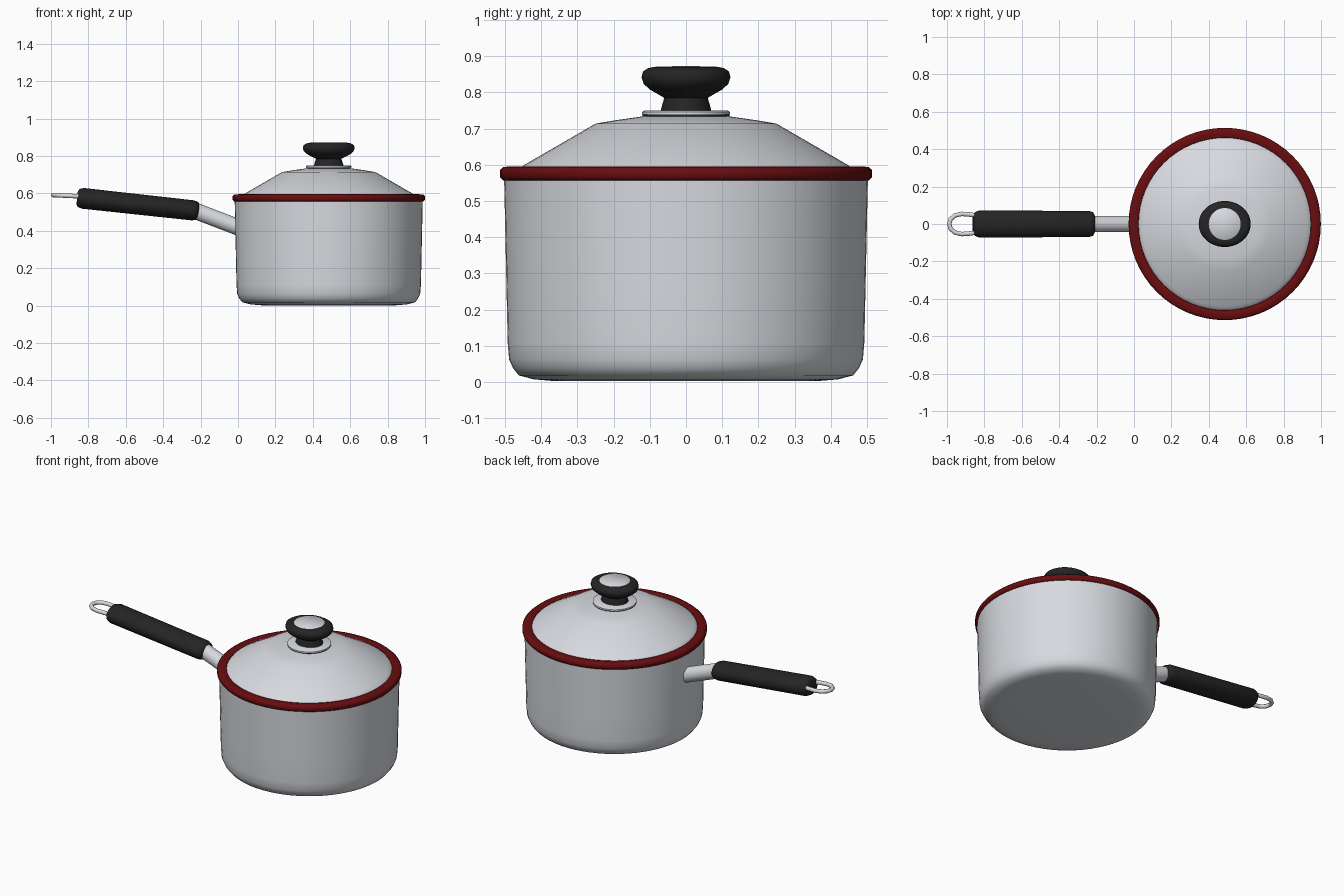
import bpy, bmesh, math
from mathutils import Vector, Matrix

if "Cube" in bpy.data.objects:
    bpy.data.objects.remove(bpy.data.objects["Cube"])

CX = 0.485  # pot axis


def material(name, rgb):
    m = bpy.data.materials.new(name)
    m.diffuse_color = (*rgb, 1)
    m.use_nodes = True
    m.node_tree.nodes["Principled BSDF"].inputs["Base Color"].default_value = m.diffuse_color
    return m


STEEL = material("brushed steel", (0.68, 0.70, 0.74))
RED = material("dark red", (0.14, 0.004, 0.005))
BLACK = material("black rubber", (0.018, 0.018, 0.018))


def finish(bm, name, mat, angle=50):
    bmesh.ops.remove_doubles(bm, verts=bm.verts, dist=1e-5)
    bmesh.ops.recalc_face_normals(bm, faces=bm.faces)
    me = bpy.data.meshes.new(name)
    bm.to_mesh(me)
    bm.free()
    me.materials.append(mat)
    ob = bpy.data.objects.new(name, me)
    bpy.context.collection.objects.link(ob)
    bpy.ops.object.select_all(action='DESELECT')
    ob.select_set(True)
    bpy.context.view_layer.objects.active = ob
    bpy.ops.object.shade_smooth_by_angle(angle=math.radians(angle))
    return ob


def lathe(name, profile, mat, matrix=None, closed=False, scale=(1, 1, 1), seg=64, angle=50):
    """Revolve (radius, height) points about z, then place the result."""
    bm = bmesh.new()
    vs = [bm.verts.new((r, 0, z)) for r, z in profile]
    pairs = list(zip(vs, vs[1:])) + ([(vs[-1], vs[0])] if closed else [])
    edges = [bm.edges.new(p) for p in pairs]
    bmesh.ops.spin(bm, geom=vs + edges, cent=(0, 0, 0), axis=(0, 0, 1),
                   angle=2 * math.pi, steps=seg, use_duplicate=False)
    bm.transform((matrix or Matrix.Translation((CX, 0, 0))) @ Matrix.Diagonal((*scale, 1)))
    return finish(bm, name, mat, angle)


def along(a, b):
    """Matrix putting local z on the line a to b, with local y kept sideways."""
    z = (Vector(b) - Vector(a)).normalized()
    y = Vector((0, 1, 0))
    x = y.cross(z)
    rot = Matrix((x, y, z)).transposed().to_4x4()
    return Matrix.Translation(a) @ rot, (Vector(b) - Vector(a)).length


# Pot body with a hollow inside
lathe("pot", [(0, 0.002), (0.36, 0.002), (0.42, 0.007), (0.462, 0.018), (0.478, 0.038),
              (0.489, 0.062), (0.493, 0.11), (0.496, 0.25), (0.503, 0.57),
              (0.485, 0.57), (0.475, 0.08), (0.44, 0.03), (0, 0.03)], STEEL)

# Red band round the top edge
lathe("rim_band", [(0.455, 0.575), (0.462, 0.591), (0.48, 0.596), (0.505, 0.594),
                   (0.514, 0.586), (0.514, 0.566), (0.506, 0.557), (0.48, 0.556)],
      RED, closed=True)

# Domed lid
lathe("lid", [(0.463, 0.585), (0.456, 0.594), (0.44, 0.604), (0.25, 0.714), (0.19, 0.724),
              (0.12, 0.734), (0, 0.738)], STEEL)

# Knob: gasket, collar plate, grip and top disc
lathe("knob_gasket", [(0, 0.732), (0.12, 0.732), (0.12, 0.739), (0, 0.739)], BLACK)
lathe("knob_collar", [(0, 0.739), (0.122, 0.739), (0.122, 0.746), (0.115, 0.75), (0, 0.75)], STEEL)
lathe("knob", [(0, 0.749), (0.07, 0.749), (0.066, 0.765), (0.06, 0.785), (0.075, 0.794),
               (0.1, 0.808), (0.117, 0.824), (0.123, 0.842), (0.119, 0.858),
               (0.105, 0.867), (0.088, 0.871), (0, 0.868)], BLACK, scale=(1.13, 1, 1))
lathe("knob_disc", [(0.088, 0.868), (0.084, 0.872), (0, 0.873)], STEEL)

# Steel handle stem leaving the pot wall
m, length = along((0.03, 0, 0.408), (-0.25, 0, 0.515))
lathe("handle_stem", [(0, 0), (0.044, 0), (0.044, length), (0, length)], STEEL, m, seg=32)

# Rubber grip, slightly wider than tall
m, length = along((-0.21, 0, 0.506), (-0.86, 0, 0.577))
L = length
lathe("handle_grip", [(0, 0), (0.045, 0), (0.062, 0.008), (0.07, 0.03), (0.071, L / 2),
                      (0.072, L - 0.03), (0.062, L - 0.008), (0.045, L), (0, L)],
      BLACK, m, scale=(0.77, 1, 1), seg=32)

# Hanging loop: a bent rod with both ends inside the grip
half = [(-0.82, 0.040), (-0.87, 0.050), (-0.92, 0.054), (-0.957, 0.046), (-0.98, 0.026)]
path = half + [(-0.988, 0)] + [(x, -y) for x, y in reversed(half)]
bm = bmesh.new()
rings = []
for i, (x, y) in enumerate(path):
    a, b = path[max(i - 1, 0)], path[min(i + 1, len(path) - 1)]
    t = Vector((b[0] - a[0], b[1] - a[1], 0)).normalized()
    side = Vector((-t.y, t.x, 0))
    z = 0.588 - 0.05 * (x + 0.92)
    rings.append([bm.verts.new(Vector((x, y, z)) + 0.012 * (side * math.cos(k * math.pi / 6)
                  + Vector((0, 0, 1)) * math.sin(k * math.pi / 6))) for k in range(12)])
for r, s in zip(rings, rings[1:]):
    for k in range(12):
        bm.faces.new((r[k], r[(k + 1) % 12], s[(k + 1) % 12], s[k]))
bm.faces.new(rings[0])
bm.faces.new(rings[-1])
finish(bm, "hanging_loop", STEEL)
